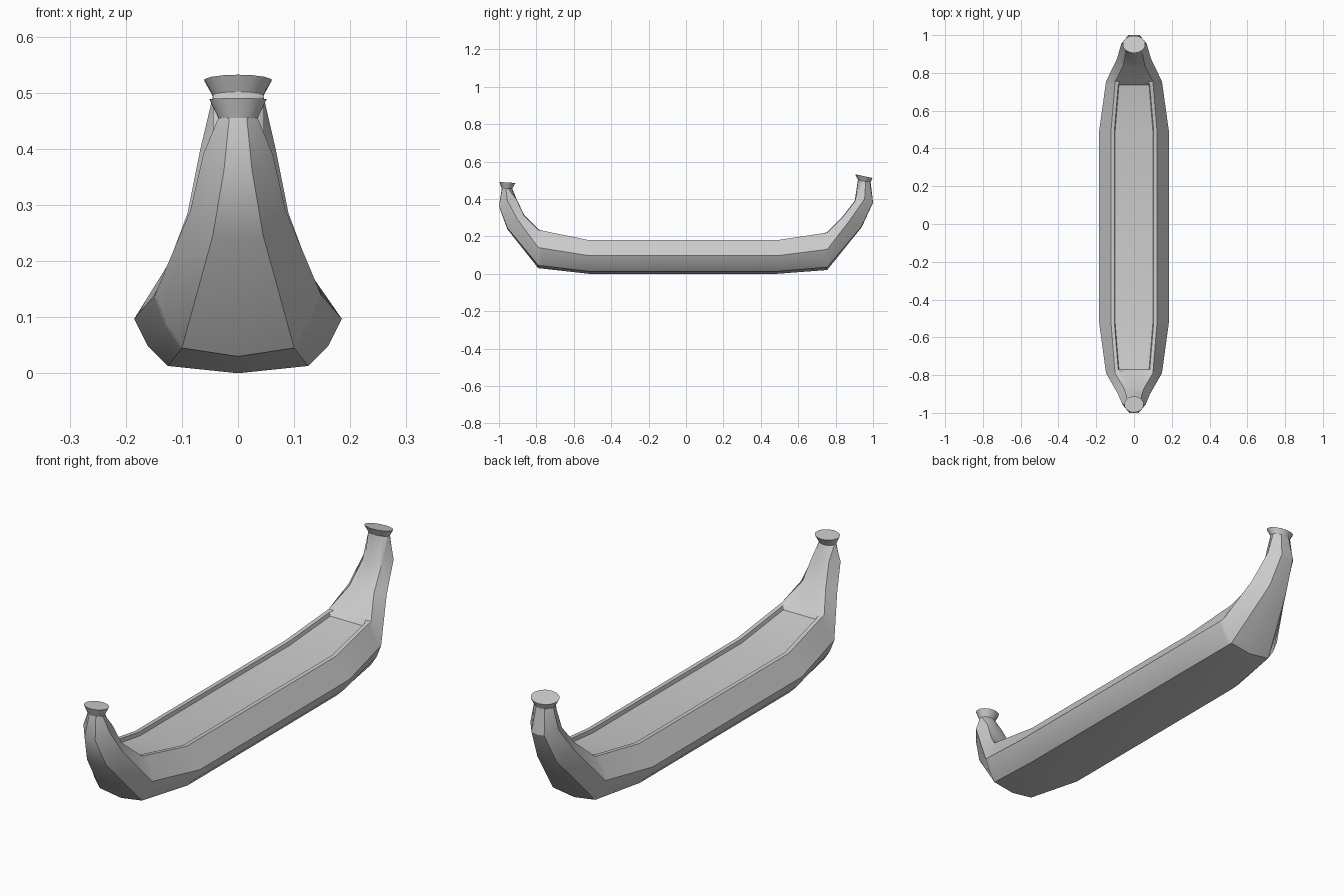
import bpy, bmesh, math
from mathutils import Vector

cube = bpy.data.objects.get("Cube")
if cube:
    bpy.data.objects.remove(cube, do_unlink=True)

mat = bpy.data.materials.new("pale grey")
mat.use_nodes = True
grey = (0.6, 0.6, 0.6, 1)
mat.diffuse_color = grey
mat.node_tree.nodes["Principled BSDF"].inputs["Base Color"].default_value = grey

HALF = 8      # points from keel to deck centre
RECESS = 0.015


def section(y, keel, chine, side, gunwale, bulge=0.0, recessed=False):
    """Half cross-section, from the keel round to the deck centre."""
    c = Vector((chine[0], y, chine[1]))
    s, g = Vector(side), Vector(gunwale)
    bilge = (c + s) / 2 + Vector((bulge, 0, -bulge))
    if recessed:
        lip = g - Vector((0.018, 0, 0))
        deck = lip - Vector((0.004, 0, RECESS))
        centre = Vector((0, deck.y, deck.z))
    else:
        centre = Vector((0, g.y, g.z + 0.004))
        lip, deck = g.lerp(centre, 0.25), g.lerp(centre, 0.6)
    return [Vector((0, y, keel)), c, bilge, s, g, lip, deck, centre]


def ring(end, y, z, rx, ry, tilt=0.0):
    """Half of a tilted ellipse, from the outer side to the inner side."""
    pts = []
    for i in range(HALF):
        a = math.pi * i / (HALF - 1)
        out = ry * math.cos(a)
        pts.append(Vector((rx * math.sin(a), y + end * out, z - tilt * out)))
    return pts


def loft(name, halves, angle=32):
    """Skin mirrored half-sections into one closed part."""
    bm = bmesh.new()
    loops = []
    for half in halves:
        mirrored = [Vector((-p.x, p.y, p.z)) for p in half[-2:0:-1]]
        loops.append([bm.verts.new(p) for p in half + mirrored])
    n = len(loops[0])
    for a, b in zip(loops, loops[1:]):
        for i in range(n):
            j = (i + 1) % n
            bm.faces.new((a[i], a[j], b[j], b[i]))
    bm.faces.new(loops[0])
    bm.faces.new(loops[-1])
    bmesh.ops.recalc_face_normals(bm, faces=bm.faces)
    mesh = bpy.data.meshes.new(name)
    bm.to_mesh(mesh)
    bm.free()
    mesh.materials.append(mat)
    obj = bpy.data.objects.new(name, mesh)
    bpy.context.collection.objects.link(obj)
    bpy.ops.object.select_all(action='DESELECT')
    obj.select_set(True)
    bpy.context.view_layer.objects.active = obj
    bpy.ops.object.shade_smooth_by_angle(angle=math.radians(angle))
    return obj


def middle(y):
    return section(y, 0, (0.125, 0.013), (0.185, y, 0.097),
                   (0.122, y, 0.18), 0.006, True)


def shoulder(y, keel, side_z, top, recessed):
    return section(y, keel, (0.1, keel + 0.015), (0.148, y, side_z),
                   (0.1, y, top), 0.004, recessed)


def blend(a, b, t):
    return [p.lerp(q, t) for p, q in zip(a, b)]


# Bow, from the midship outwards
bow_neck = ring(-1, -0.957, 0.455, 0.036, 0.028)
bow_shoulder = (-0.79, 0.03, 0.14, 0.235)
bow = [
    middle(-0.52),
    blend(middle(-0.52), shoulder(*bow_shoulder, True), 0.93),
    shoulder(*bow_shoulder, False),
    section(-0.955, 0.238, (0.045, 0.245), (0.085, -0.9, 0.29), (0.055, -0.865, 0.31)),
    section(-1.0, 0.36, (0.025, 0.362), (0.062, -0.955, 0.39), (0.04, -0.908, 0.4)),
    bow_neck,
]

# Stern, from the midship outwards
stern_neck = ring(1, 0.953, 0.495, 0.046, 0.034, 0.2)
stern_shoulder = (0.755, 0.02, 0.13, 0.22)
stern = [
    middle(0.49),
    blend(middle(0.49), shoulder(*stern_shoulder, True), 0.93),
    shoulder(*stern_shoulder, False),
    section(0.94, 0.25, (0.045, 0.255), (0.09, 0.875, 0.285), (0.058, 0.835, 0.3)),
    section(1.0, 0.38, (0.03, 0.383), (0.067, 0.955, 0.4), (0.045, 0.902, 0.385)),
    stern_neck,
]

loft("hull", bow[::-1] + stern)

# Flared bundle ends on both posts
loft("bow_flare", [bow_neck, ring(-1, -0.955, 0.488, 0.052, 0.043, -0.06)])
loft("stern_flare", [stern_neck, ring(1, 0.951, 0.522, 0.061, 0.046, 0.22)])
